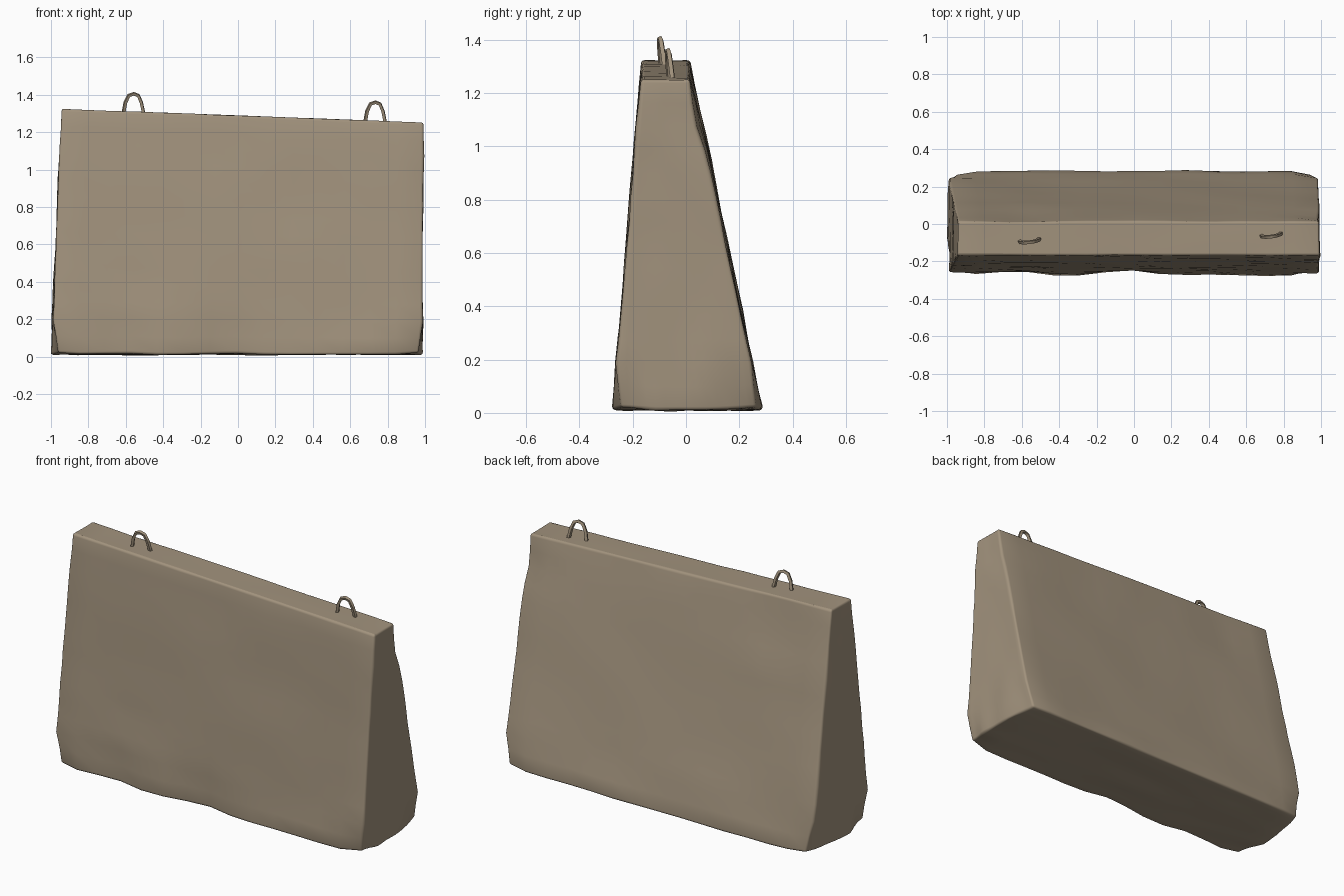
import bpy, bmesh, math
from mathutils import Vector, noise

cube = bpy.data.objects.get("Cube")
if cube:
    bpy.data.objects.remove(cube, do_unlink=True)

concrete = bpy.data.materials.new("weathered_concrete")
concrete.use_nodes = True
color = (0.36, 0.29, 0.205, 1)
concrete.diffuse_color = color
shader = concrete.node_tree.nodes["Principled BSDF"]
shader.inputs["Base Color"].default_value = color
shader.inputs["Roughness"].default_value = 0.9


def lerp(a, b, t):
    return a + (b - a) * t


def finish(obj, angle):
    obj.data.materials.append(concrete)
    bpy.ops.object.select_all(action="DESELECT")
    obj.select_set(True)
    bpy.context.view_layer.objects.active = obj
    bpy.ops.object.shade_smooth_by_angle(angle=math.radians(angle))


# Tapered block: a subdivided box shaped by its corner positions
bm = bmesh.new()
bmesh.ops.create_cube(bm, size=1)
rim = bm.edges.layers.int.new("rim")
for e in bm.edges:
    e[rim] = 1
bmesh.ops.subdivide_edges(bm, edges=bm.edges[:], cuts=13, use_grid_fill=True)
for v in bm.verts:
    u, s, h = (c + 0.5 for c in v.co)
    top = lerp(1.325, 1.252, u)
    v.co.x = lerp(lerp(-1.0, -0.945, h), lerp(0.985, 0.993, h), u)
    v.co.y = lerp(lerp(-0.275, -0.17, h), lerp(0.285, 0.018, h), s)
    v.co.z = lerp(0.01, top, h)

# Round the worn rims
rims = [e for e in bm.edges if len(e.link_faces) == 2
        and e.calc_face_angle(0) > math.radians(40)]
bmesh.ops.bevel(bm, geom=rims, offset=0.045, segments=3, profile=0.5,
                affect="EDGES", clamp_overlap=True)

# Shallow dents: centre, radius, push
dents = [
    ((-0.52, -0.25, 0.40), 0.14, (0, 0.02, 0)),
    ((-0.62, -0.28, 0.06), 0.20, (0, 0.03, 0.01)),
    ((-0.05, -0.28, 0.03), 0.22, (0, 0.035, 0.01)),
    ((-1.00, -0.27, 0.00), 0.20, (0.04, 0.03, 0.01)),
    ((0.98, -0.27, 0.00), 0.16, (-0.02, 0.03, 0.01)),
    ((-1.00, 0.28, 0.00), 0.22, (0.05, -0.02, 0.01)),
    ((0.98, 0.28, 0.00), 0.18, (-0.04, -0.02, 0.01)),
    ((0.97, 0.05, 1.10), 0.16, (-0.01, -0.02, 0)),
    ((-0.60, 0.04, 1.15), 0.22, (0, -0.015, 0)),
]
bm.normal_update()
shifts = []
for v in bm.verts:
    broad = noise.noise(v.co * 2.6)
    fine = noise.noise(v.co * 7 + Vector((4, 9, 2)))
    low = max(0, 1 - v.co.z / 0.25)
    shift = v.normal * (0.007 * broad + (0.004 + 0.012 * low) * fine)
    shift.z *= 0.5
    for centre, radius, push in dents:
        fall = max(0, 1 - (v.co - Vector(centre)).length / radius)
        shift += Vector(push) * fall
    shifts.append(shift)
for v, shift in zip(bm.verts, shifts):
    v.co += shift
    v.co.z = max(0, v.co.z)
    v.co.x = max(-1, min(1, v.co.x))
bmesh.ops.recalc_face_normals(bm, faces=bm.faces[:])
mesh = bpy.data.meshes.new("concrete_block")
bm.to_mesh(mesh)
bm.free()
block = bpy.data.objects.new("concrete_block", mesh)
bpy.context.collection.objects.link(block)
finish(block, 50)


# Lifting loops: bent rods set into the top
def lifting_loop(name, x, y, base, top, lean, twist):
    curve = bpy.data.curves.new(name, "CURVE")
    curve.dimensions = "3D"
    curve.bevel_depth = 0.011
    curve.bevel_resolution = 0
    curve.use_fill_caps = True
    path = [(-0.058, 0), (-0.045, 0.6), (-0.027, 0.92), (0, 1),
            (0.024, 0.92), (0.04, 0.6), (0.055, 0)]
    spline = curve.splines.new("POLY")
    spline.points.add(len(path) - 1)
    for p, (dx, t) in zip(spline.points, path):
        p.co = (x + dx, y + lean * t + twist * dx, lerp(base, top, t), 1)
    rod = bpy.data.objects.new(name, curve)
    bpy.context.collection.objects.link(rod)
    bpy.ops.object.select_all(action="DESELECT")
    rod.select_set(True)
    bpy.context.view_layer.objects.active = rod
    bpy.ops.object.convert(target="MESH")
    finish(bpy.context.object, 50)


lifting_loop("right_lifting_loop", -0.557, -0.085, 1.29, 1.405, -0.012, 0.12)
lifting_loop("left_lifting_loop", 0.735, -0.055, 1.24, 1.36, -0.012, 0.12)
